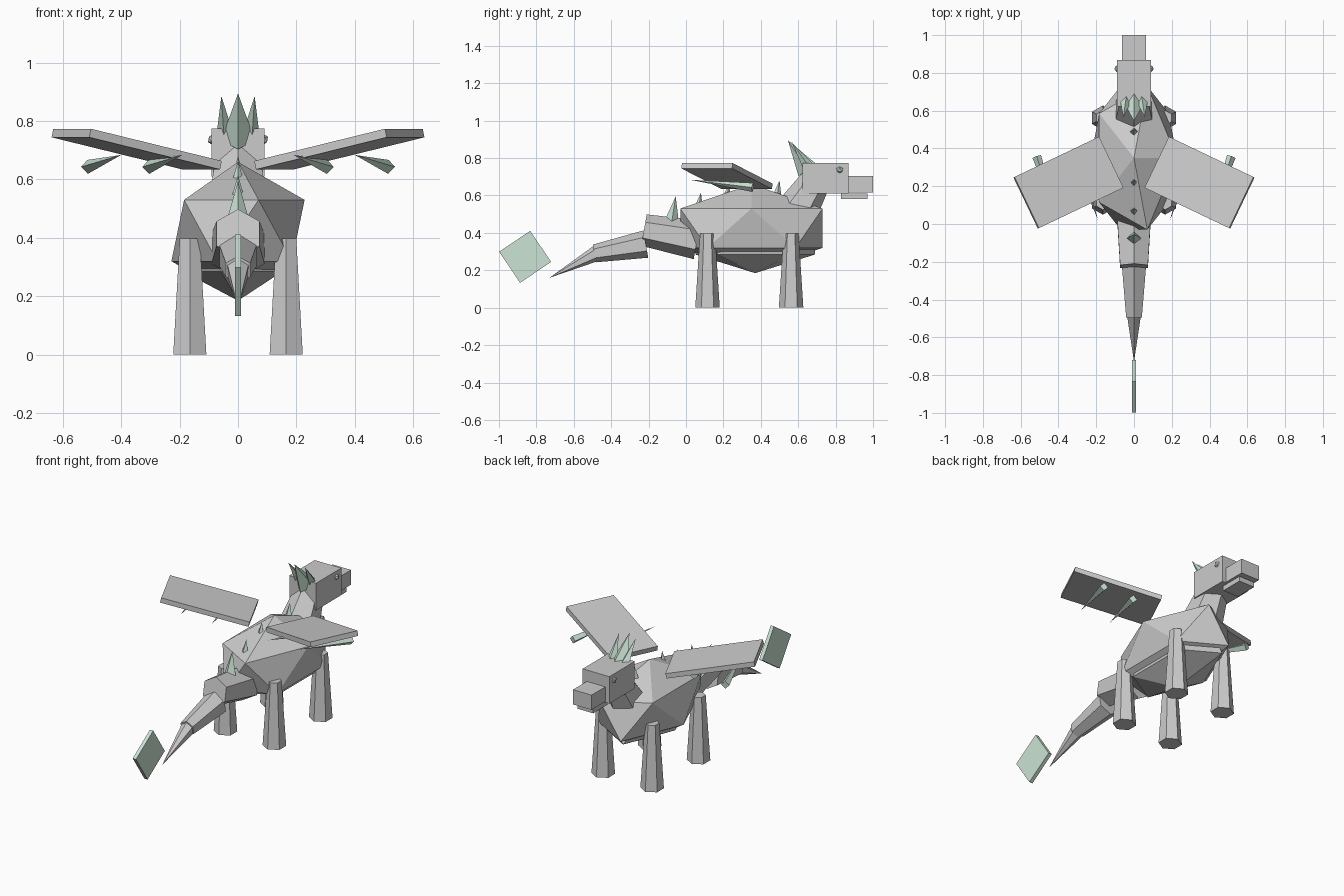
import bpy
from math import radians
from mathutils import Vector

if "Cube" in bpy.data.objects:
    bpy.data.objects.remove(bpy.data.objects["Cube"])

green = bpy.data.materials.new("green")
green.diffuse_color = (0.6, 0.77, 0.66, 1)
green.use_nodes = True
green.node_tree.nodes["Principled BSDF"].inputs["Base Color"].default_value = green.diffuse_color


def finish(name, mat):
    ob = bpy.context.object
    ob.name = name
    if mat:
        ob.data.materials.append(mat)
    return ob


def taper(name, start, end, r1, r2=0.0, sides=6, mat=None):
    """Tapered prism or spike running from start to end."""
    a, b = Vector(start), Vector(end)
    d = b - a
    bpy.ops.mesh.primitive_cone_add(vertices=sides, radius1=r1, radius2=r2,
                                    depth=d.length, location=(a + b) / 2,
                                    rotation=d.to_track_quat('Z', 'Y').to_euler())
    return finish(name, mat)


def box(name, center, size, rot=(0, 0, 0), mat=None):
    bpy.ops.mesh.primitive_cube_add(size=1, location=center,
                                    rotation=[radians(a) for a in rot])
    bpy.context.object.scale = size
    return finish(name, mat)


def ball(name, center, radii, mat=None):
    bpy.ops.mesh.primitive_ico_sphere_add(subdivisions=1, radius=1, location=center)
    bpy.context.object.scale = radii
    return finish(name, mat)


# Body and belly
ball("body", (0, 0.35, 0.425), (0.255, 0.447, 0.235))
ball("belly", (0, 0.37, 0.365), (0.21, 0.376, 0.18))

# Neck and head
taper("neck", (0, 0.57, 0.48), (0, 0.70, 0.69), 0.12, 0.08)
box("head", (0, 0.745, 0.692), (0.18, 0.245, 0.165))
box("snout", (0, 0.925, 0.66), (0.125, 0.15, 0.09))
box("lower_jaw", (0, 0.90, 0.595), (0.105, 0.14, 0.03))

# Tail segments and fin
taper("tail_base", (0, 0.06, 0.363), (0, -0.225, 0.415), 0.105, 0.085)
taper("tail_middle", (0, -0.215, 0.34), (0, -0.49, 0.29), 0.074, 0.048)
taper("tail_tip", (0, -0.46, 0.30), (0, -0.73, 0.16), 0.045)
box("tail_fin", (0, -0.86, 0.272), (0.022, 0.2, 0.2), (34, 0, 0), green)

# Crest horn and spine spikes
taper("crest_horn", (0, 0.65, 0.735), (0, 0.545, 0.895), 0.058, 0, 4, green)
for y, tip in ((0.50, 0.68), (0.23, 0.665), (0.08, 0.615), (-0.055, 0.595)):
    taper("spine_spike", (0, y - 0.022, tip - 0.14), (0, y, tip), 0.04, 0, 4, green)

# Mirrored parts
for side, s in (("right", 1), ("left", -1)):
    for part, y in (("rear_leg", 0.115), ("front_leg", 0.562)):
        taper(f"{part}_{side}", (s * 0.165, y, 0), (s * 0.165, y, 0.397), 0.0655, 0.04)
    box(f"wing_{side}", (s * 0.347, 0.219, 0.704), (0.508, 0.3, 0.03),
        (0, -12.5 * s, -25.5 * s))
    for x in (0.305, 0.515):
        taper(f"wing_spine_{side}", (s * x, 0.357, 0.643),
              (s * (x - 0.115), 0.02, 0.684), 0.024, 0, 4, green)
    taper(f"side_horn_{side}", (s * 0.043, 0.66, 0.745), (s * 0.057, 0.565, 0.885),
          0.032, 0, 4, green)
    ball(f"eye_{side}", (s * 0.085, 0.822, 0.737), (0.02, 0.02, 0.02), green)
